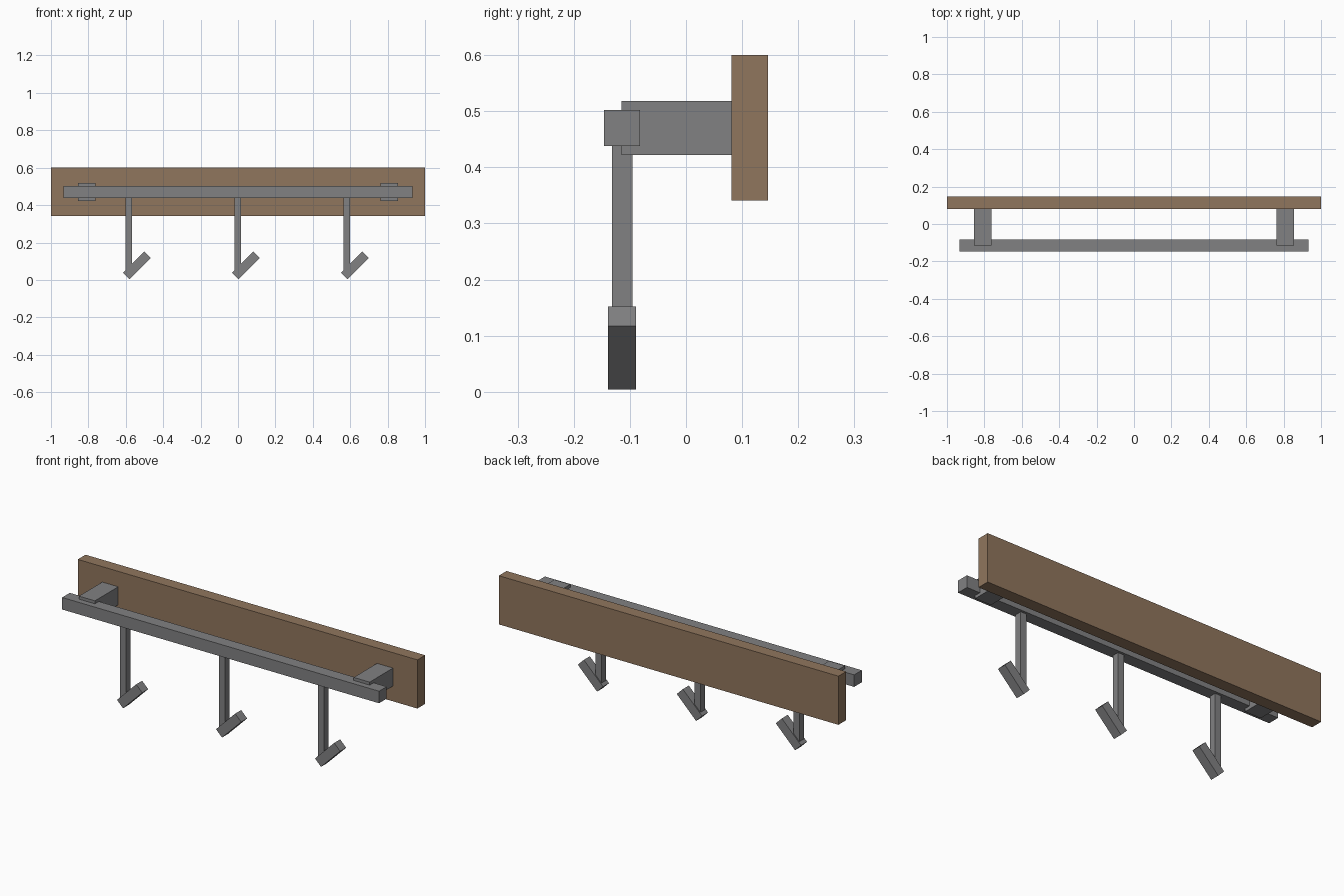
import bpy
from math import radians

cube = bpy.data.objects.get("Cube")
if cube:
    bpy.data.objects.remove(cube, do_unlink=True)


def make_material(name, colour):
    mat = bpy.data.materials.new(name)
    mat.use_nodes = True
    mat.diffuse_color = colour
    mat.node_tree.nodes["Principled BSDF"].inputs["Base Color"].default_value = colour
    return mat


wood = make_material("brown wood", (0.28, 0.18, 0.11, 1))
metal = make_material("grey metal", (0.22, 0.22, 0.225, 1))


def box(name, centre, size, mat, rotation=(0, 0, 0)):
    bpy.ops.mesh.primitive_cube_add(size=1, location=centre, rotation=rotation)
    obj = bpy.context.object
    obj.name = name
    obj.scale = size
    obj.data.materials.append(mat)
    return obj


# Wooden wall board and the metal rail in front of it
box("wall_board", (0, 0.1135, 0.4705), (2, 0.065, 0.259), wood)
box("rail", (0, -0.114, 0.47), (1.866, 0.064, 0.064), metal)

# Brackets joining the rail to the board
for side, label in ((1, "left"), (-1, "right")):
    box(label + "_bracket", (side * 0.809, -0.0165, 0.47), (0.094, 0.197, 0.096), metal)

# Three hanging hooks, each a stem with an upturned foot
for x, label in ((-0.583, "right"), (0, "middle"), (0.583, "left")):
    box(label + "_hook_stem", (x - 0.001, -0.1135, 0.245), (0.035, 0.037, 0.41), metal)
    box(label + "_hook_foot", (x + 0.042, -0.114, 0.078), (0.16, 0.05, 0.05), metal,
        (0, radians(-45), 0))
